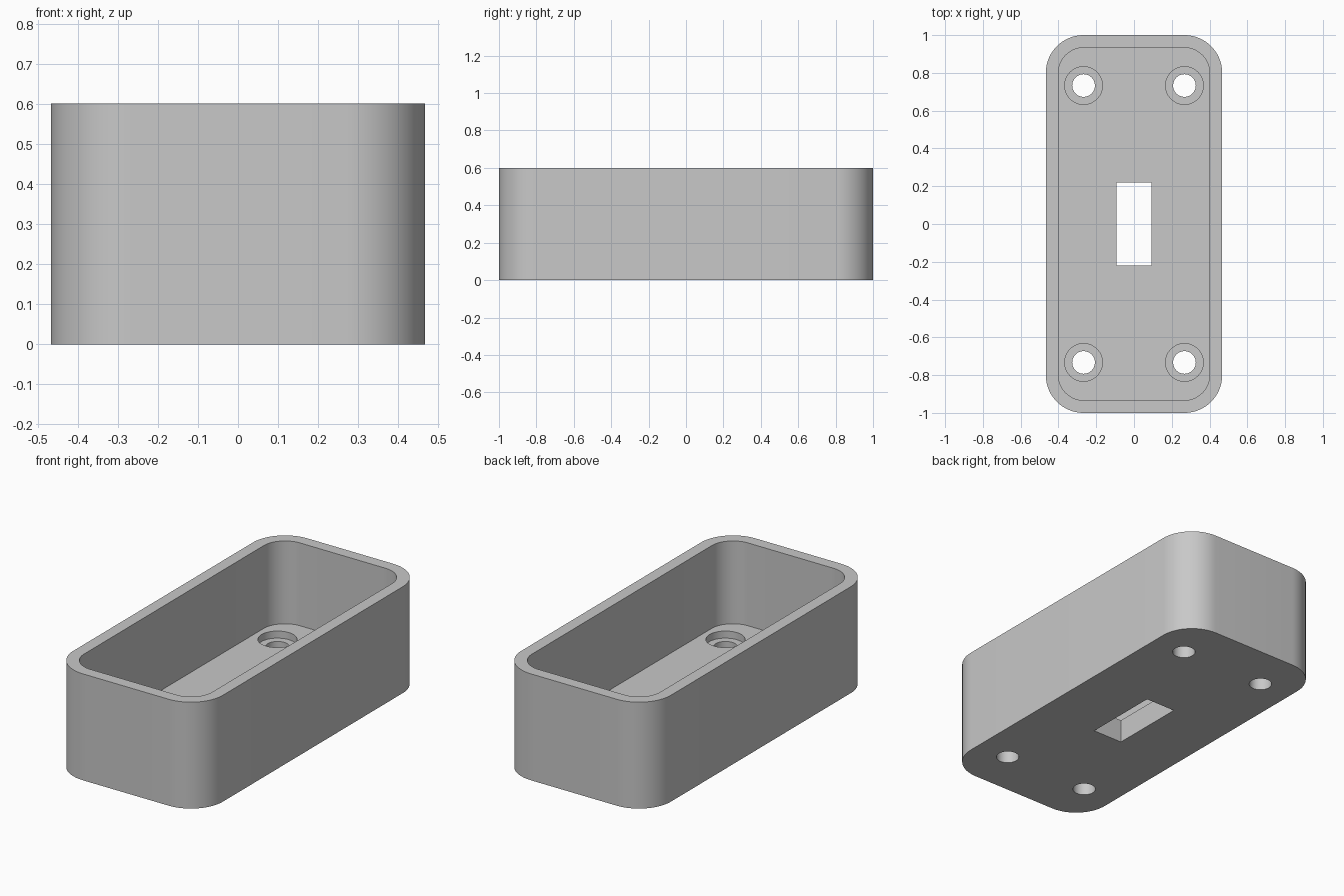
import bpy, bmesh, math
from mathutils import Matrix

cube = bpy.data.objects.get("Cube")
if cube:
    bpy.data.objects.remove(cube, do_unlink=True)

# Overall sizes
HALF_X, HALF_Y, HEIGHT = 0.467, 1.0, 0.6
RADIUS, WALL, FLOOR = 0.2, 0.067, 0.133
SINK_DEPTH = 0.04

grey = bpy.data.materials.new("plain grey")
grey.use_nodes = True
grey.diffuse_color = (0.58, 0.58, 0.58, 1)
grey.node_tree.nodes["Principled BSDF"].inputs["Base Color"].default_value = (0.58, 0.58, 0.58, 1)


def add_object(name, bm):
    bmesh.ops.recalc_face_normals(bm, faces=bm.faces)
    mesh = bpy.data.meshes.new(name)
    bm.to_mesh(mesh)
    bm.free()
    mesh.materials.append(grey)
    obj = bpy.data.objects.new(name, mesh)
    bpy.context.collection.objects.link(obj)
    return obj


def rounded_block(name, hx, hy, radius, bottom, top):
    """Upright block with rounded vertical edges."""
    bm = bmesh.new()
    bmesh.ops.create_cube(bm, size=1, matrix=Matrix.Translation((0, 0, (bottom + top) / 2))
                          @ Matrix.Diagonal((2 * hx, 2 * hy, top - bottom, 1)))
    if radius:
        upright = [e for e in bm.edges if abs(e.verts[0].co.z - e.verts[1].co.z) > 0.01]
        bmesh.ops.bevel(bm, geom=upright, offset=radius, segments=16, profile=0.5, affect='EDGES')
    return add_object(name, bm)


def cylinder(name, x, y, radius, bottom, top):
    bm = bmesh.new()
    bmesh.ops.create_cone(bm, cap_ends=True, segments=48, radius1=radius, radius2=radius,
                          depth=top - bottom, matrix=Matrix.Translation((x, y, (bottom + top) / 2)))
    return add_object(name, bm)


# Outer shell, then the cavity, slot, screw holes and their counterbores
tray = rounded_block("open_tray", HALF_X, HALF_Y, RADIUS, 0, HEIGHT)
cutters = [
    rounded_block("cavity_cutter", HALF_X - WALL, HALF_Y - WALL, RADIUS - WALL, FLOOR, HEIGHT + 0.1),
    rounded_block("slot_cutter", 0.093, 0.22, 0, -0.1, FLOOR + 0.1),
]
for sx in (-1, 1):
    for sy in (-1, 1):
        x, y = sx * 0.267, sy * 0.733
        cutters.append(cylinder("counterbore_cutter", x, y, 0.1, FLOOR - SINK_DEPTH, FLOOR + 0.1))
        cutters.append(cylinder("screw_hole_cutter", x, y, 0.06, -0.1, FLOOR + 0.15))

bpy.context.view_layer.objects.active = tray
for cutter in cutters:
    cutter.hide_render = True
    mod = tray.modifiers.new(cutter.name, 'BOOLEAN')
    mod.operation = 'DIFFERENCE'
    mod.solver = 'EXACT'
    mod.object = cutter
    bpy.ops.object.modifier_apply(modifier=mod.name)
    bpy.data.objects.remove(cutter, do_unlink=True)

# Smooth round walls with crisp rims
bpy.ops.object.select_all(action='DESELECT')
tray.select_set(True)
bpy.ops.object.shade_smooth_by_angle(angle=math.radians(30))
